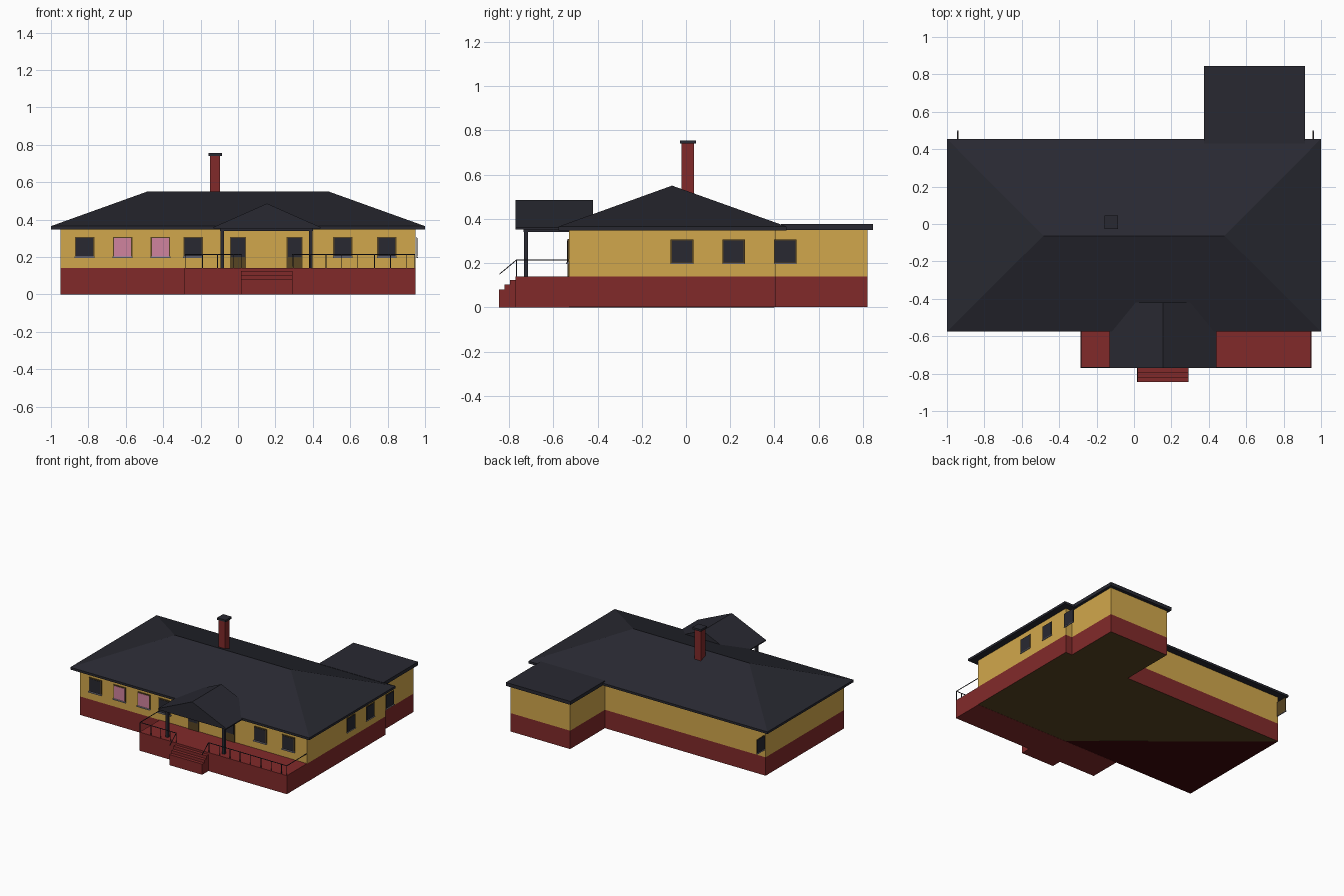
import bpy
from mathutils import Vector

if "Cube" in bpy.data.objects:
    bpy.data.objects.remove(bpy.data.objects["Cube"])


def material(name, rgb):
    m = bpy.data.materials.new(name)
    m.diffuse_color = (*rgb, 1)
    m.use_nodes = True
    m.node_tree.nodes["Principled BSDF"].inputs["Base Color"].default_value = m.diffuse_color
    return m


YELLOW = material("yellow_wall", (0.64, 0.39, 0.072))
RED = material("red_brick", (0.222, 0.023, 0.023))
ROOF = material("slate_roof", (0.0215, 0.022, 0.031))
BROWN = material("brown_wood", (0.095, 0.058, 0.016))
PINK = material("pink_glass", (0.63, 0.228, 0.342))
GREY = material("grey_sill", (0.30, 0.30, 0.37))
MAROON = material("dark_maroon", (0.048, 0.002, 0.003))


def mesh(name, verts, faces, *mats):
    me = bpy.data.meshes.new(name)
    me.from_pydata(verts, [], faces)
    for m in mats:
        me.materials.append(m)
    ob = bpy.data.objects.new(name, me)
    bpy.context.collection.objects.link(ob)
    return ob


def stack(name, rings, *mats):
    """Join equal-sized rings of points (counter-clockwise) into a closed solid."""
    n = len(rings[0])
    faces = [tuple(reversed(range(n)))]
    for k in range(len(rings) - 1):
        a = k * n
        faces += [(a + i, a + (i + 1) % n, a + n + (i + 1) % n, a + n + i) for i in range(n)]
    top = (len(rings) - 1) * n
    faces.append(tuple(range(top, top + n)))
    return mesh(name, [p for r in rings for p in r], faces, *mats)


def box(name, x0, x1, y0, y1, z0, z1, mat):
    foot = [(x0, y0), (x1, y0), (x1, y1), (x0, y1)]
    return stack(name, [[(x, y, z) for x, y in foot] for z in (z0, z1)], mat)


def bar(name, a, b, r=0.002):
    """Thin square bar between two points, used for railings."""
    a, b = Vector(a), Vector(b)
    d = (b - a).normalized()
    side = d.cross(Vector((0, 0, 1)))
    side = (side if side.length > 0.01 else Vector((1, 0, 0))).normalized() * r
    up = side.cross(d).normalized() * r
    # ring ordered so that its normal follows the bar direction
    ring = [-side - up, -side + up, side + up, side - up]
    if (ring[1] - ring[0]).cross(ring[2] - ring[1]).dot(d) < 0:
        ring.reverse()
    return stack(name, [[tuple(p + o) for o in ring] for p in (a, b)], ROOF)


# House shell: L-shaped footprint, brick below, yellow wall above, brown underside
foot = [(-0.95, -0.53), (0.95, -0.53), (0.95, 0.405), (0.895, 0.405),
        (0.895, 0.82), (0.395, 0.82), (0.395, 0.405), (-0.95, 0.405)]
shell = stack("house_walls", [[(x, y, z) for x, y in foot] for z in (0.001, 0.14, 0.355)],
              YELLOW, RED, BROWN)
for p in shell.data.polygons:
    p.material_index = 2 if p.center.z < 0.01 else 1 if p.center.z < 0.14 else 0

# Dark corner of the underside
corner = [(-0.949, -0.529), (0.17, -0.529), (-0.949, 0.40)]
stack("floor_corner", [[(x, y, z) for x, y in corner] for z in (0, 0.002)], MAROON)

# Hipped main roof with a thin eave edge
eave = [(-1, -0.576), (1, -0.576), (1, 0.455), (-1, 0.455)]
verts = [(x, y, z) for z in (0.348, 0.365) for x, y in eave]
verts += [(-0.485, -0.063, 0.55), (0.485, -0.063, 0.55)]
faces = [(3, 2, 1, 0)] + [(i, (i + 1) % 4, 4 + (i + 1) % 4, 4 + i) for i in range(4)]
faces += [(4, 5, 9, 8), (5, 6, 9), (6, 7, 8, 9), (7, 4, 8)]
mesh("main_roof", verts, faces, ROOF)

# Flat roof of the rear wing
box("wing_roof", 0.375, 0.915, 0.43, 0.845, 0.35, 0.376, ROOF)

# Chimney and cap
box("chimney", -0.15, -0.095, -0.02, 0.037, 0.40, 0.742, RED)
box("chimney_cap", -0.157, -0.085, -0.026, 0.046, 0.74, 0.755, ROOF)

# Porch deck and steps
box("porch_deck", -0.285, 0.948, -0.77, -0.53, 0, 0.14, RED)
for i in range(3):
    box("porch_step", 0.017, 0.292, -0.845 + 0.025 * i, -0.768, 0, 0.08 + 0.022 * i, RED)

# Gabled porch roof
gable = [(-0.13, 0.352), (-0.13, 0.36), (0.155, 0.486), (0.44, 0.36), (0.44, 0.352)]
stack("porch_roof", [[(x, y, z) for x, z in gable] for y in (-0.77, -0.42)], ROOF)

# Porch beams and columns
box("porch_front_beam", -0.095, 0.40, -0.735, -0.712, 0.34, 0.354, ROOF)
for x in (-0.084, 0.389):
    box("porch_column", x - 0.01, x + 0.01, -0.733, -0.715, 0.14, 0.342, ROOF)
    box("porch_side_beam", x - 0.01, x + 0.01, -0.712, -0.53, 0.34, 0.354, ROOF)

# Railings: front, sides, sloping stair rails and uprights
Y, Z = -0.767, 0.213
for end, gate in ((-0.282, 0.02), (0.945, 0.29)):
    bar("front_rail", (min(end, gate), Y, Z), (max(end, gate), Y, Z))
    bar("side_rail", (end, Y, Z), (end, -0.53, Z))
    bar("stair_rail", (gate, Y, Z), (gate, -0.843, 0.15))
for x in (-0.282, -0.19, -0.11, -0.025, 0.02, 0.295, 0.385, 0.47, 0.555, 0.64,
          0.73, 0.815, 0.90, 0.945):
    bar("rail_post", (x, Y, 0.14), (x, Y, Z))


def front_panel(name, x, w, z0, z1, depth, mat):
    return box(name, x - w / 2, x + w / 2, -0.53 - depth, -0.528, z0, z1, mat)


# Front windows: brown frame, glass plate, sill
for x, glass in ((-0.82, ROOF), (-0.617, PINK), (-0.415, PINK), (-0.24, ROOF),
                 (0.56, ROOF), (0.795, ROOF)):
    front_panel("window_frame", x, 0.104, 0.20, 0.308, 0.005, BROWN)
    front_panel("window_glass", x, 0.090, 0.204, 0.301, 0.007, glass)
    front_panel("window_sill", x, 0.106, 0.196, 0.203, 0.013, GREY)

# Front doors with glazed upper half
for x in (0.0, 0.303):
    front_panel("door", x, 0.086, 0.14, 0.308, 0.005, BROWN)
    front_panel("door_glass", x, 0.074, 0.20, 0.302, 0.007, ROOF)

# Side windows; the rearmost pair stands past the back corners
for x, s, ys in ((0.955, 1, (-0.018, 0.215, 0.448)), (-0.939, -1, (0.448,))):
    for y in ys:
        for name, w, z0, z1, d0, d1, mat in (
                ("side_window_frame", 0.102, 0.198, 0.306, 0.0, 0.003, BROWN),
                ("side_window_glass", 0.092, 0.203, 0.301, 0.003, 0.005, ROOF),
                ("side_window_sill", 0.102, 0.196, 0.200, 0.0, 0.008, GREY)):
            a, b = sorted((x + s * d0, x + s * d1))
            box(name, a, b, y - w / 2, y + w / 2, z0, z1, mat)
